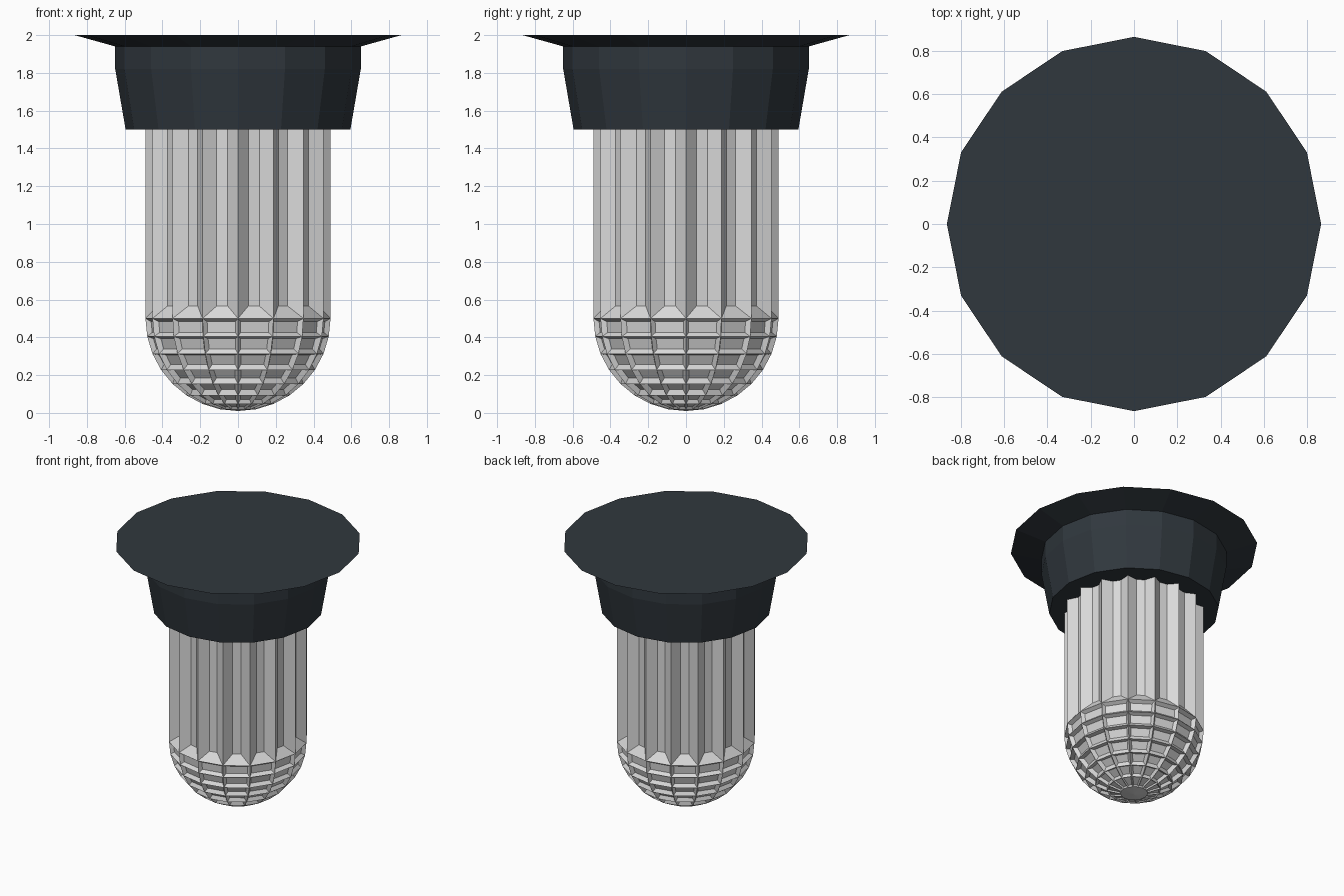
import bpy, bmesh, math

if "Cube" in bpy.data.objects:
    bpy.data.objects.remove(bpy.data.objects["Cube"])

SEG = 16


def material(name, rgb):
    m = bpy.data.materials.new(name)
    m.diffuse_color = (*rgb, 1)
    m.use_nodes = True
    m.node_tree.nodes["Principled BSDF"].inputs["Base Color"].default_value = m.diffuse_color
    return m


slate = material("dark slate metal", (0.030, 0.039, 0.048))
glass = material("pale frosted glass", (0.70, 0.70, 0.70))


def lathe(profile, cap_first=False, cap_last=False):
    """Sixteen-sided turned shape from (radius, z) points listed bottom to top."""
    bm = bmesh.new()
    rings = []
    for r, z in profile:
        if r < 1e-5:
            rings.append([bm.verts.new((0, 0, z))] * SEG)
        else:
            rings.append([bm.verts.new((r * math.cos(2 * math.pi * i / SEG),
                                        r * math.sin(2 * math.pi * i / SEG), z))
                          for i in range(SEG)])
    rows = []
    for a, b in zip(rings, rings[1:]):
        row = []
        for i in range(SEG):
            j = (i + 1) % SEG
            loop = list(dict.fromkeys([a[i], a[j], b[j], b[i]]))
            row.append(bm.faces.new(loop))
        rows.append(row)
    if cap_first:
        bm.faces.new(rings[0][::-1])
    if cap_last:
        bm.faces.new(rings[-1])
    bm.normal_update()
    return bm, rows


def finish(bm, name, mat):
    me = bpy.data.meshes.new(name)
    bm.to_mesh(me)
    bm.free()
    me.materials.append(mat)
    ob = bpy.data.objects.new(name, me)
    bpy.context.collection.objects.link(ob)
    return ob


# Ceiling mount: tapered collar with a flared flange on top
bm, _ = lathe([(0.595, 1.5), (0.65, 1.82), (0.65, 1.94), (0.865, 2.0)], True, True)
finish(bm, "ceiling_mount", slate)

# Glass shade: hemisphere running up into a straight tube
R, ZC = 0.49, 0.5
profile = [(R * math.sin(math.radians(11.25 * k)), ZC - R * math.cos(math.radians(11.25 * k)))
           for k in range(9)]
profile.append((R, 1.58))
bm, rows = lathe(profile)

# Sunken dimples on the dome, smaller towards the tip, and deep flutes on the tube
for k, row in enumerate(rows):
    if k == len(rows) - 1:
        thick, depth = 0.066, 0.052
    elif k == 0:
        continue
    else:
        size = min(e.calc_length() for e in row[0].edges)
        thick = min(0.02, 0.2 * size)
        depth = 1.3 * thick
    bmesh.ops.inset_individual(bm, faces=row, thickness=thick, depth=-depth,
                               use_even_offset=True)
finish(bm, "glass_shade", glass)
